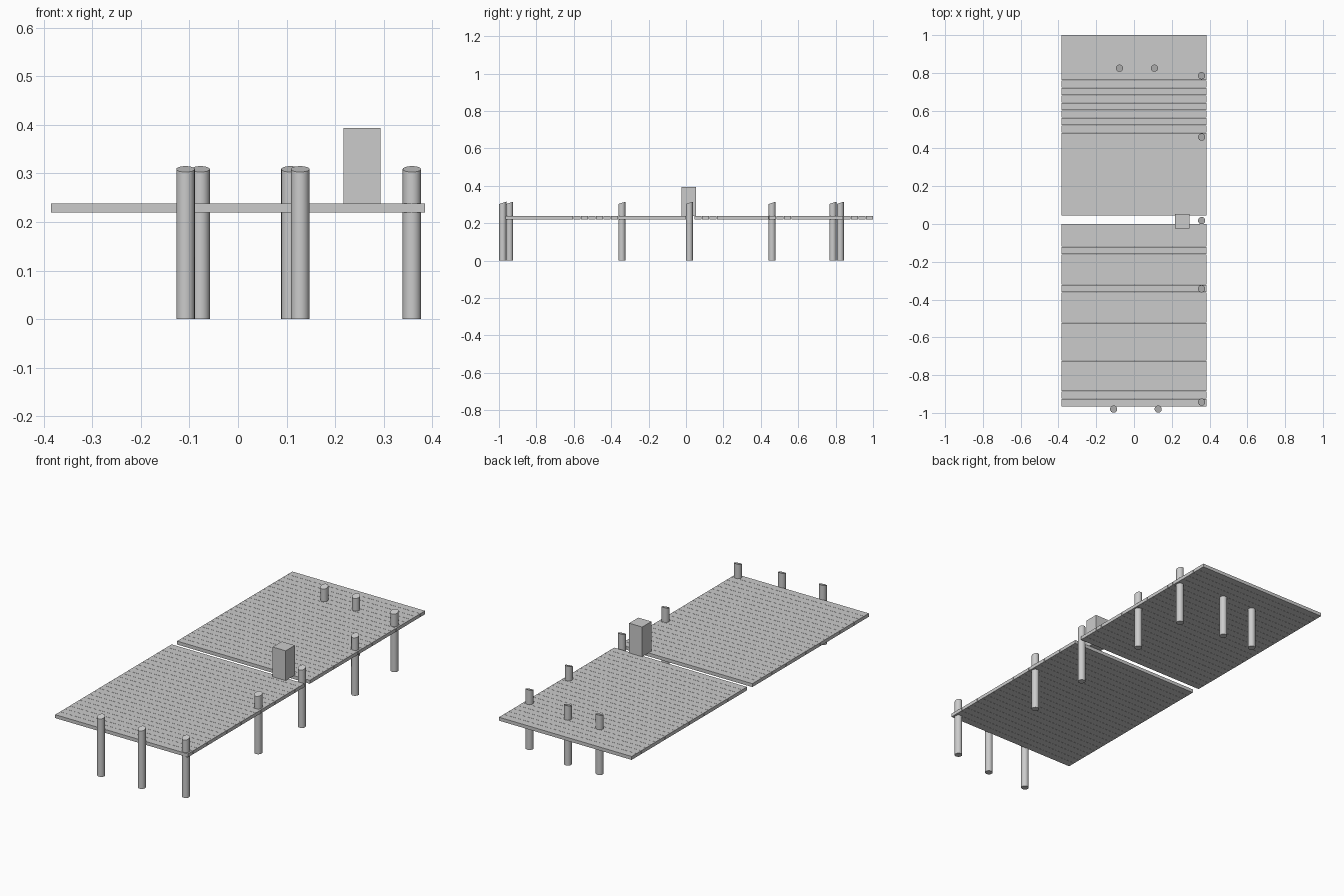
import bpy
import bmesh

if "Cube" in bpy.data.objects:
    bpy.data.objects.remove(bpy.data.objects["Cube"])


def make_object(name, bm):
    mesh = bpy.data.meshes.new(name)
    bm.to_mesh(mesh)
    bm.free()
    obj = bpy.data.objects.new(name, mesh)
    bpy.context.collection.objects.link(obj)
    return obj


def add_box(bm, lo, hi):
    verts = bmesh.ops.create_cube(bm, size=1)["verts"]
    for v in verts:
        for i in range(3):
            v.co[i] = (lo[i] + hi[i]) / 2 + v.co[i] * (hi[i] - lo[i])


# Deck sections, each a row of narrow planks
def deck(name, y0, y1, count=24, gap=0.001):
    bm = bmesh.new()
    pitch = (y1 - y0 + gap) / count
    for i in range(count):
        y = y0 + i * pitch
        add_box(bm, (-0.385, y, 0.22), (0.385, y + pitch - gap, 0.238))
    make_object(name, bm)


deck("front_deck_planks", -0.965, 0.0)
deck("back_deck_planks", 0.045, 1.0)

# Bollard box standing over the gap
bm = bmesh.new()
add_box(bm, (0.217, -0.023, 0.238), (0.293, 0.053, 0.394))
make_object("deck_box", bm)


# Round piles with slanted tops, higher toward the back
def pile(name, x, y, r=0.019, top=0.309, slope=0.32):
    bm = bmesh.new()
    verts = bmesh.ops.create_cone(bm, cap_ends=True, segments=24,
                                  radius1=r, radius2=r, depth=1)["verts"]
    for v in verts:
        v.co.z = top + slope * v.co.y if v.co.z > 0 else 0.0
        v.co.x += x
        v.co.y += y
    for f in bm.faces:
        f.smooth = len(f.verts) == 4
    for e in bm.edges:
        e.smooth = all(len(f.verts) == 4 for f in e.link_faces)
    make_object(name, bm)


for i, y in enumerate((-0.943, -0.343, 0.018, 0.46, 0.785)):
    pile(f"side_pile_{i + 1}", 0.358, y)
for i, x in enumerate((-0.108, 0.128)):
    pile(f"front_pile_{i + 1}", x, -0.98)
for i, x in enumerate((-0.077, 0.108)):
    pile(f"back_pile_{i + 1}", x, 0.825)
